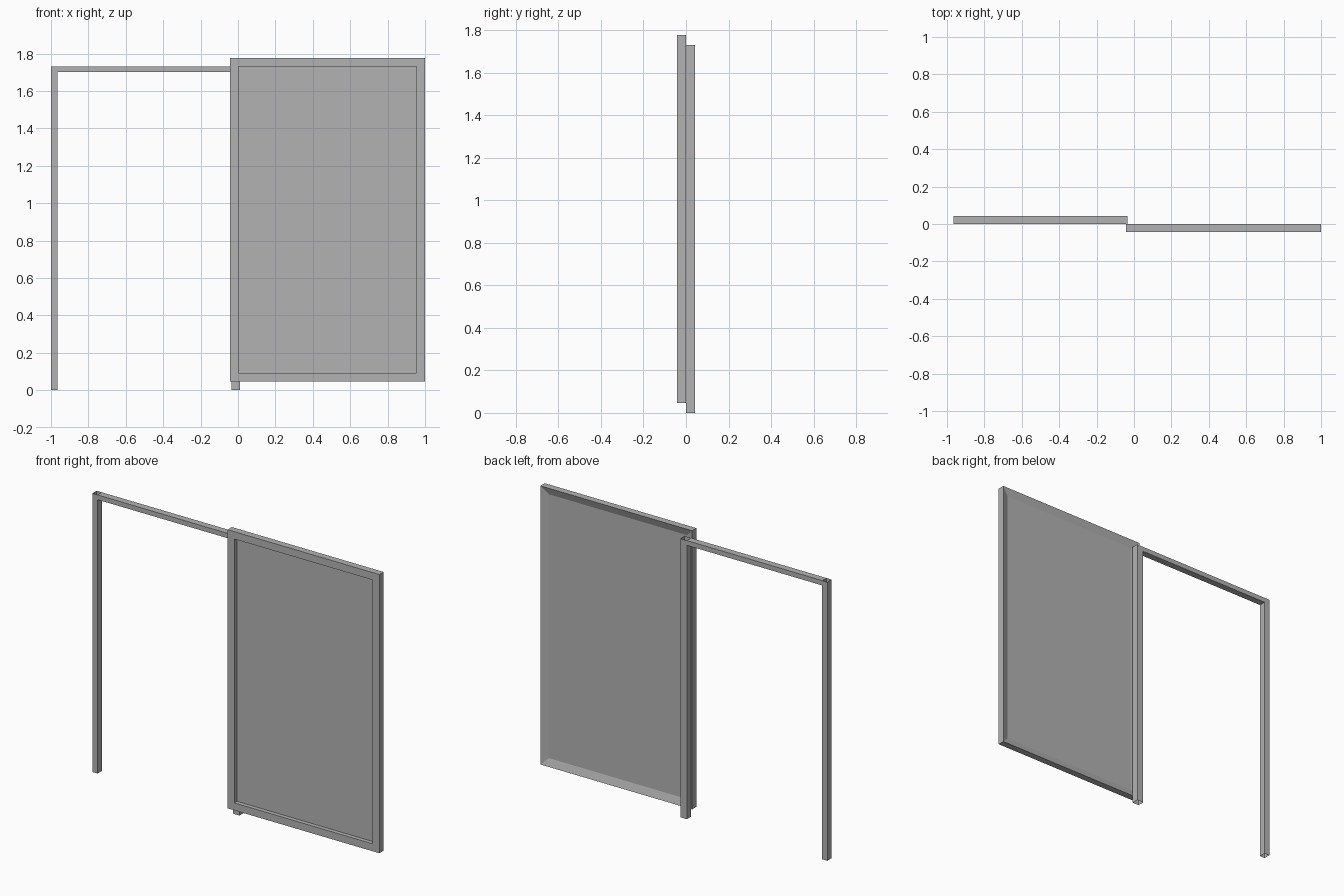
import bpy, bmesh

cube = bpy.data.objects.get("Cube")
if cube:
    bpy.data.objects.remove(cube, do_unlink=True)

grey = bpy.data.materials.new("plain grey")
grey.use_nodes = True
colour = (0.45, 0.45, 0.45, 1)
grey.diffuse_color = colour
grey.node_tree.nodes["Principled BSDF"].inputs["Base Color"].default_value = colour


def finish(name, bm):
    mesh = bpy.data.meshes.new(name)
    bm.to_mesh(mesh)
    bm.free()
    mesh.materials.append(grey)
    obj = bpy.data.objects.new(name, mesh)
    bpy.context.collection.objects.link(obj)
    return obj


def open_tube(name, lo, hi, axis):
    """Rectangular hollow section without end caps along the given axis."""
    bm = bmesh.new()
    bmesh.ops.create_cube(bm, size=1)
    for v in bm.verts:
        v.co = [lo[i] if v.co[i] < 0 else hi[i] for i in range(3)]
    bm.normal_update()
    ends = [f for f in bm.faces if abs(f.normal[axis]) > 0.9]
    bmesh.ops.delete(bm, geom=ends, context='FACES_ONLY')
    return finish(name, bm)


# Doorway frame: two open posts and a lintel between them
DEPTH = 0.042
TOP = 1.73
open_tube("far_post", (-1, 0, 0), (-0.965, DEPTH, TOP), 2)
open_tube("middle_post", (-0.035, 0, 0), (0.01, DEPTH, TOP), 2)
open_tube("lintel", (-0.965, 0, 1.70), (-0.035, DEPTH, TOP), 0)

# Sliding door: nested rectangles bridged from the back edge round to the panel
X0, X1, Z0, Z1 = -0.042, 1.0, 0.047, 1.777
RIM = 0.046
PANEL_Y = -0.016
bm = bmesh.new()


def ring(inset, y):
    a, b, c, d = X0 + inset, X1 - inset, Z0 + inset, Z1 - inset
    return [bm.verts.new(p) for p in ((a, y, c), (b, y, c), (b, y, d), (a, y, d))]


back_edge = ring(0, 0)
front_edge = ring(0, -DEPTH)
front_lip = ring(RIM, -DEPTH)
panel_edge = ring(RIM, PANEL_Y)
loops = [back_edge, front_edge, front_lip, panel_edge, back_edge]
for p, q in zip(loops, loops[1:]):
    for i in range(4):
        j = (i + 1) % 4
        bm.faces.new((p[i], p[j], q[j], q[i]))
bm.faces.new(panel_edge)
bmesh.ops.recalc_face_normals(bm, faces=bm.faces[:])
finish("sliding_door", bm)
